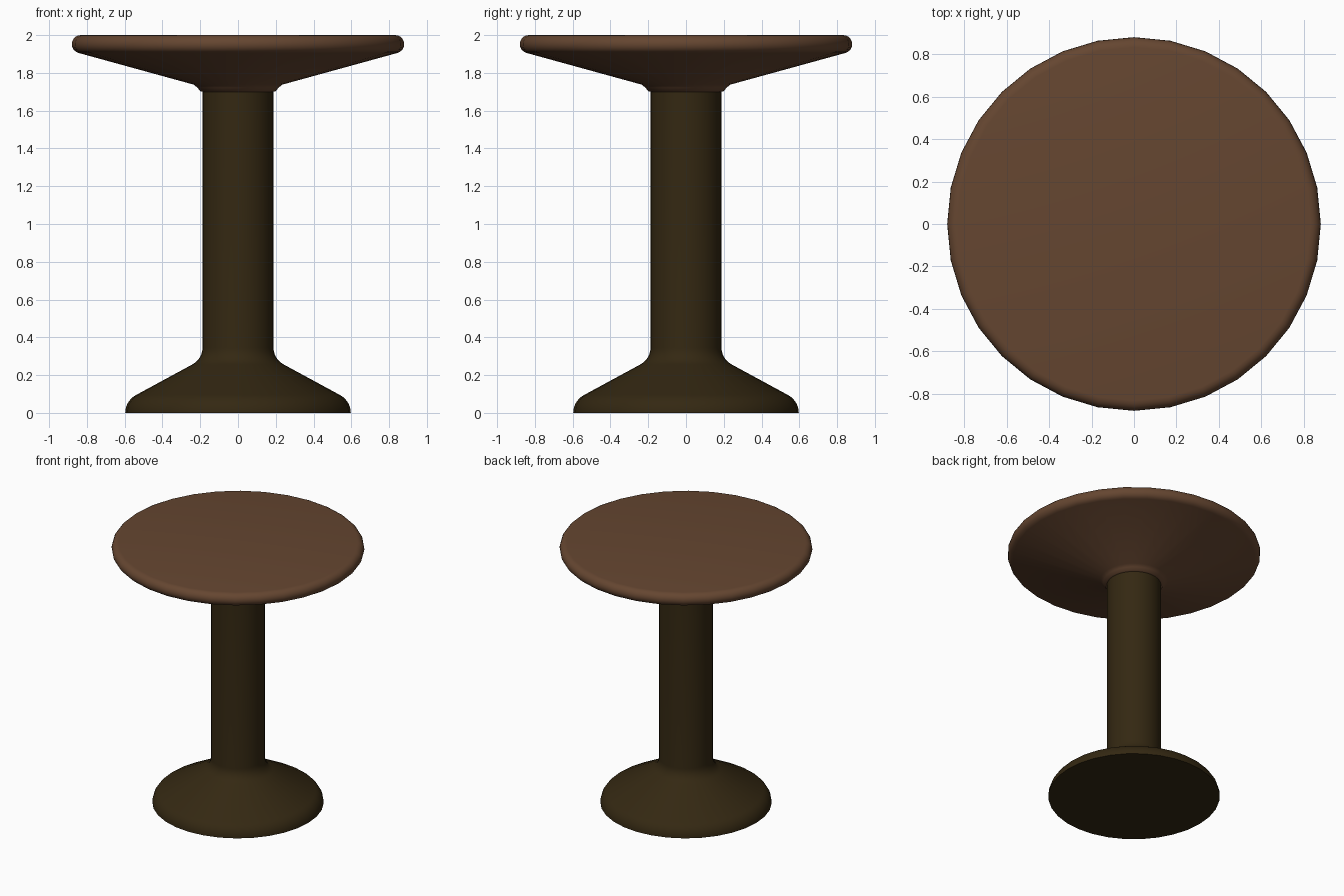
import bpy, bmesh, math

if "Cube" in bpy.data.objects:
    bpy.data.objects.remove(bpy.data.objects["Cube"])

SIDES = 32


def material(name, rgb):
    m = bpy.data.materials.new(name)
    m.diffuse_color = (*rgb, 1)
    m.use_nodes = True
    m.node_tree.nodes["Principled BSDF"].inputs["Base Color"].default_value = m.diffuse_color
    return m


def arc(cx, cz, r, a0, a1, n=6):
    """Profile points along a circular arc, angles in degrees."""
    return [(cx + r * math.cos(math.radians(a0 + (a1 - a0) * i / n)),
             cz + r * math.sin(math.radians(a0 + (a1 - a0) * i / n))) for i in range(n + 1)]


def lathe(name, profile, mat):
    """Spin a (radius, z) profile, listed bottom to top, and cap both ends."""
    bm = bmesh.new()
    rings = [[bm.verts.new((r * math.cos(2 * math.pi * i / SIDES),
                            r * math.sin(2 * math.pi * i / SIDES), z))
              for i in range(SIDES)] for r, z in profile]
    for a, b in zip(rings, rings[1:]):
        for i in range(SIDES):
            j = (i + 1) % SIDES
            bm.faces.new((a[i], a[j], b[j], b[i]))
    bm.faces.new(rings[0][::-1])
    bm.faces.new(rings[-1])
    me = bpy.data.meshes.new(name)
    bm.to_mesh(me)
    bm.free()
    me.materials.append(mat)
    ob = bpy.data.objects.new(name, me)
    bpy.context.collection.objects.link(ob)
    bpy.ops.object.select_all(action='DESELECT')
    ob.select_set(True)
    bpy.context.view_layer.objects.active = ob
    bpy.ops.object.shade_smooth_by_angle(angle=math.radians(40))
    return ob


brown = material("warm brown wood", (0.130, 0.061, 0.030))
dark = material("dark olive brown", (0.034, 0.021, 0.006))

# Pedestal: rounded foot edge, sloping skirt, fillet into the column
pedestal = [(0.597, 0.0)]
pedestal += arc(0.49, 0.0, 0.107, 8, 62)
pedestal += arc(0.288, 0.345, 0.1, 242, 180)
pedestal += [(0.188, 1.70)]
lathe("pedestal", pedestal, dark)

# Table top: small collar, shallow cone underside, rounded rim
top = [(0.186, 1.69), (0.186, 1.70)]
top += [(0.20, 1.703), (0.215, 1.722), (0.235, 1.738)]
top += arc(0.832, 1.952, 0.048, -75, 90, 9)
lathe("table_top", top, brown)
